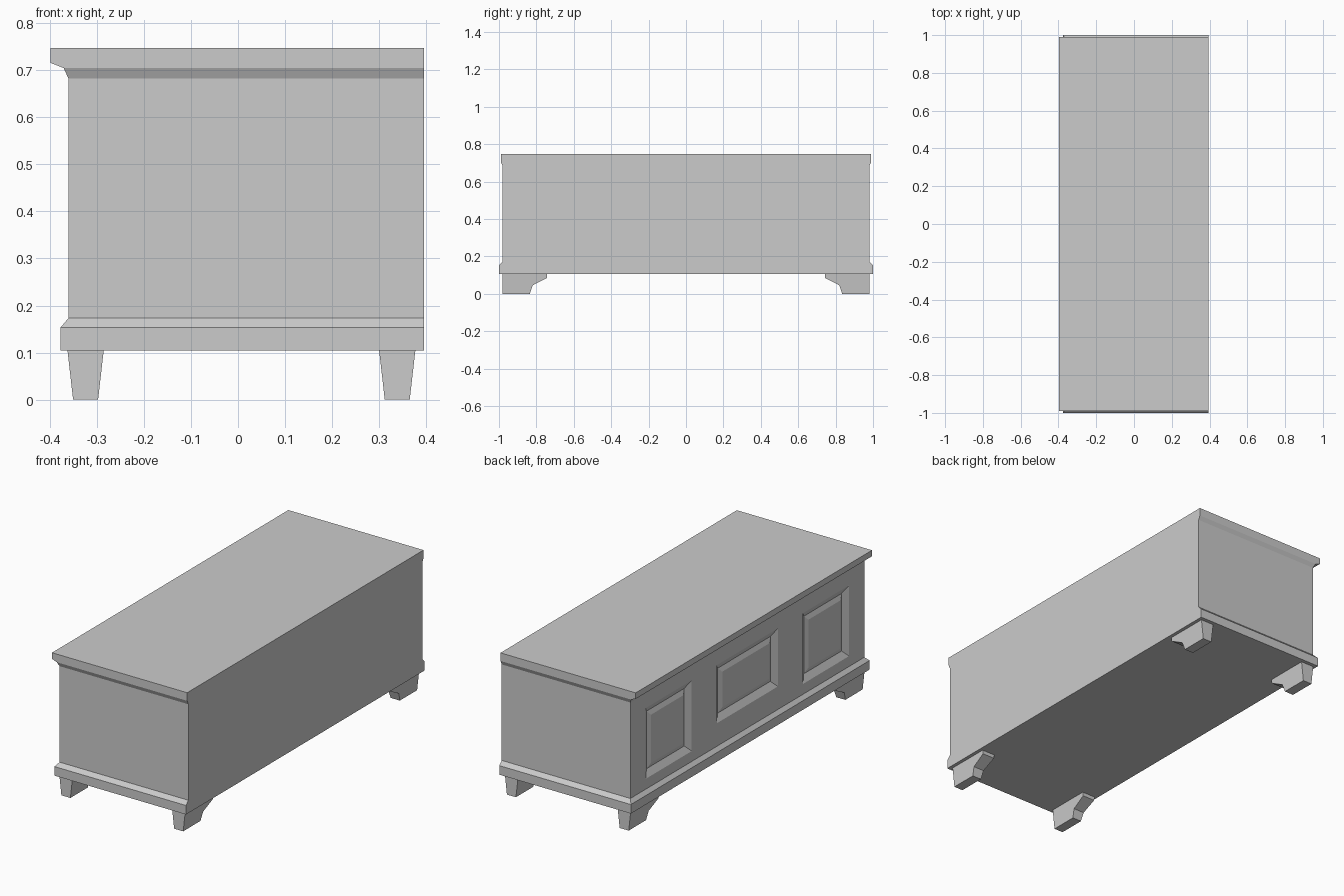
import bpy
import bmesh
from mathutils import Vector

cube = bpy.data.objects.get("Cube")
if cube:
    bpy.data.objects.remove(cube, do_unlink=True)

# Single plain grey finish
grey = bpy.data.materials.new("plain_grey")
grey.use_nodes = True
colour = (0.6, 0.6, 0.6, 1)
grey.diffuse_color = colour
grey.node_tree.nodes["Principled BSDF"].inputs["Base Color"].default_value = colour

BACK = 0.395      # flat wall-side plane
PANEL_X = -0.36   # plane of the panelled side


def loft(bm, rings):
    """Skin a stack of equal-length closed rings and cap both ends."""
    rows = [[bm.verts.new(p) for p in ring] for ring in rings]
    for a, b in zip(rows, rows[1:]):
        for i in range(len(a)):
            j = (i + 1) % len(a)
            bm.faces.new((a[i], a[j], b[j], b[i]))
    bm.faces.new(rows[0][::-1])
    bm.faces.new(rows[-1])
    bmesh.ops.recalc_face_normals(bm, faces=bm.faces)


def finish(bm, name):
    mesh = bpy.data.meshes.new(name)
    bm.to_mesh(mesh)
    bm.free()
    mesh.materials.append(grey)
    obj = bpy.data.objects.new(name, mesh)
    bpy.context.collection.objects.link(obj)


# Chest body: plinth, walls and lid moulding as (z, overhang x, half length)
profile = [(0.105, -0.377, 1.0), (0.153, -0.377, 1.0), (0.173, PANEL_X, 0.98),
           (0.682, PANEL_X, 0.98), (0.704, -0.37, 0.99),
           (0.715, -0.398, 0.99), (0.747, -0.398, 0.99)]
body = bmesh.new()
loft(body, [[(x, -y, z), (BACK, -y, z), (BACK, y, z), (x, y, z)]
            for z, x, y in profile])

# Sunken panels with raised fields: y range and z range
panels = [(-0.852, -0.466, 0.228, 0.603), (-0.256, 0.256, 0.295, 0.603),
          (0.466, 0.852, 0.228, 0.603)]


def cut_wall(point, normal):
    wall = [f for f in body.faces if f.normal.x < -0.99
            and abs(f.calc_center_median().x - PANEL_X) < 0.002]
    geom = wall + list({e for f in wall for e in f.edges}) \
        + list({v for f in wall for v in f.verts})
    bmesh.ops.bisect_plane(body, geom=geom, plane_co=point, plane_no=normal,
                           dist=1e-5)
    body.normal_update()


for y0, y1, z0, z1 in panels:
    for y in (y0, y1):
        cut_wall(Vector((0, y, 0)), Vector((0, 1, 0)))
for z in sorted({z for p in panels for z in p[2:]}):
    cut_wall(Vector((0, 0, z)), Vector((0, 0, 1)))

for y0, y1, z0, z1 in panels:
    region = []
    for f in body.faces:
        c = f.calc_center_median()
        if (abs(c.x - PANEL_X) < 0.002 and f.normal.x < -0.99
                and y0 < c.y < y1 and z0 < c.z < z1):
            region.append(f)
    for width, depth in ((0.035, -0.02), (0.025, 0.01)):
        bmesh.ops.inset_region(body, faces=region, thickness=width,
                               depth=depth, use_even_offset=True)
        body.normal_update()
finish(body, "chest_body")

# Bracket feet: side outline (distance along y, z), tapering in width downwards
outline = [(0.98, 0), (0.98, 0.105), (0.743, 0.105), (0.743, 0.085),
           (0.82, 0.045), (0.835, 0)]
for side, cx in (("right", -0.3235), ("left", 0.338)):
    for end, sy in (("front", -1), ("back", 1)):
        foot = bmesh.new()
        loft(foot, [[(cx + s * (0.0265 + 0.114 * z), sy * y, z)
                     for y, z in outline] for s in (-1, 1)])
        finish(foot, f"{end}_{side}_foot")
